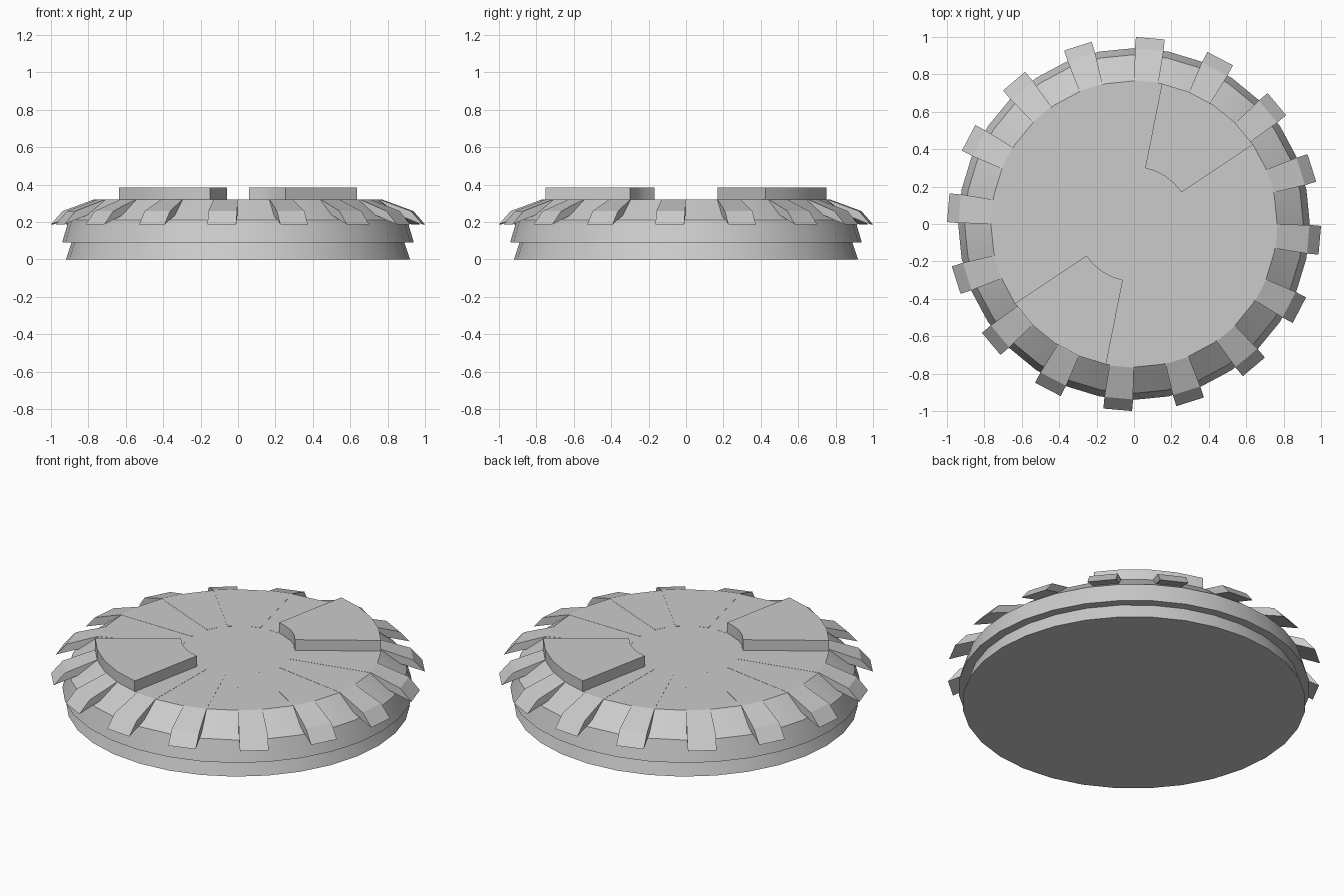
import bpy, bmesh
from math import cos, sin, radians, pi

if "Cube" in bpy.data.objects:
    bpy.data.objects.remove(bpy.data.objects["Cube"])

SEG = 32


def finish(name, bm, smooth=False):
    bmesh.ops.recalc_face_normals(bm, faces=bm.faces)
    me = bpy.data.meshes.new(name)
    bm.to_mesh(me)
    bm.free()
    ob = bpy.data.objects.new(name, me)
    bpy.context.collection.objects.link(ob)
    if smooth:
        bpy.ops.object.select_all(action='DESELECT')
        ob.select_set(True)
        bpy.context.view_layer.objects.active = ob
        bpy.ops.object.shade_smooth_by_angle(angle=radians(25))
    return ob


def bridge(bm, a, b):
    n = len(a)
    for i in range(n):
        j = (i + 1) % n
        bm.faces.new((a[i], a[j], b[j], b[i]))


# Round body: two flared bands and a sloped shoulder
bm = bmesh.new()
profile = [(0.92, 0), (0.89, 0.09), (0.94, 0.09), (0.905, 0.21), (0.765, 0.32)]
rings = [[bm.verts.new((r * cos(2 * pi * i / SEG), r * sin(2 * pi * i / SEG), z))
          for i in range(SEG)] for r, z in profile]
for lo, hi in zip(rings, rings[1:]):
    bridge(bm, lo, hi)
bm.faces.new(rings[0])
bm.faces.new(rings[-1])
finish("body", bm, smooth=True)


# Tapered ribs bent over the shoulder, one side profile as (radius, z)
rib = [(0.30, 0.321), (0.765, 0.321), (0.935, 0.258), (0.997, 0.187),
       (0.89, 0.228), (0.74, 0.28), (0.30, 0.28)]
for k in range(16):
    a = radians(-5 + 22.5 * k)
    bm = bmesh.new()
    sides = []
    for s in (-1, 1):
        side = []
        for r, z in rib:
            w = s * min(0.077, 0.03 + (r - 0.30) * 0.074)
            side.append(bm.verts.new((r * cos(a) - w * sin(a), r * sin(a) + w * cos(a), z)))
        sides.append(side)
        bm.faces.new(side)
    bridge(bm, *sides)
    finish(f"rib_{k + 1}", bm)


# Two raised sector pads, on opposite sides
for k in range(2):
    bm = bmesh.new()
    levels = []
    for z in (0.31, 0.383):
        angs = [radians(33.75 + 11.25 * i + 180 * k) for i in range(5)]
        pts = [(0.765, t) for t in angs] + [(0.305, t) for t in reversed(angs)]
        loop = [bm.verts.new((r * cos(t), r * sin(t), z)) for r, t in pts]
        levels.append(loop)
        bm.faces.new(loop)
    bridge(bm, *levels)
    finish(f"sector_pad_{k + 1}", bm, smooth=True)
